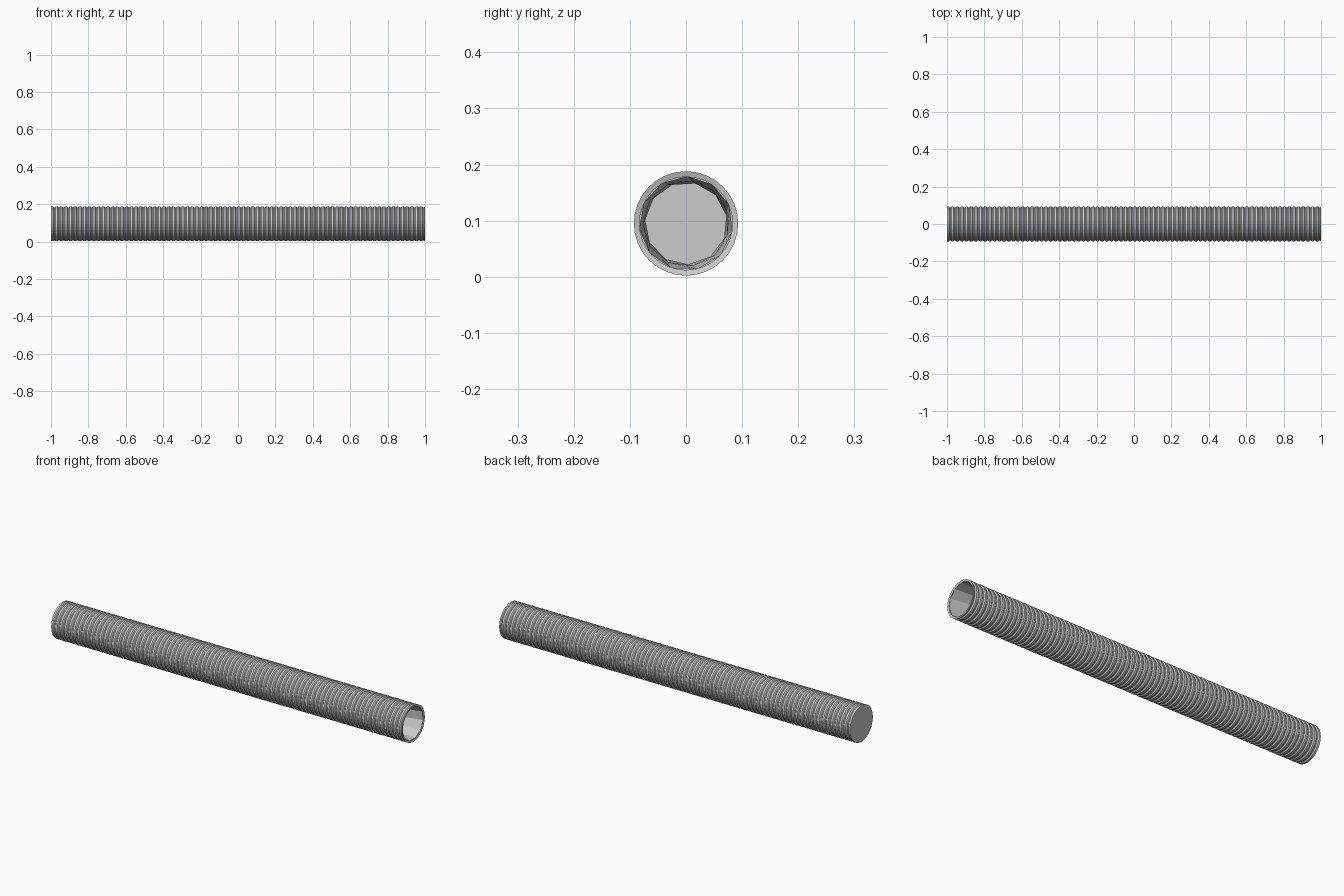
import bpy, bmesh, math

if "Cube" in bpy.data.objects:
    bpy.data.objects.remove(bpy.data.objects["Cube"])

R, ZC = 0.093, 0.095      # outer radius, axis height
RINGS, SIDES = 80, 32     # corrugations along the hose
DEPTH = 0.005


def lathe(name, profile, sides, cap_start=False, phase=0.0, jitter=0.0):
    """Revolve (x, radius) points about the x axis."""
    bm = bmesh.new()
    loops = []
    for i, (x, r) in enumerate(profile):
        loop = []
        for k in range(sides):
            a = 2 * math.pi * k / sides + phase + i * jitter
            loop.append(bm.verts.new((x, r * math.cos(a), ZC + r * math.sin(a))))
        loops.append(loop)
    for a, b in zip(loops, loops[1:]):
        for k in range(sides):
            n = (k + 1) % sides
            bm.faces.new((a[k], a[n], b[n], b[k]))
    if cap_start:
        bm.faces.new(loops[0])
    bmesh.ops.recalc_face_normals(bm, faces=bm.faces)
    me = bpy.data.meshes.new(name)
    bm.to_mesh(me)
    bm.free()
    ob = bpy.data.objects.new(name, me)
    bpy.context.collection.objects.link(ob)
    return ob


# Ribbed outer shell, closed at the left end
pitch = 2.0 / RINGS
shell = [(-1.0, R)]
for i in range(RINGS):
    x = -1 + i * pitch
    shell += [(x + pitch * 0.4, R), (x + pitch * 0.6, R - DEPTH),
              (x + pitch * 0.8, R - DEPTH), (x + pitch, R)]
# Rim rolled into the open right end
shell += [(0.997, 0.083)]
lathe("ribbed_hose", shell, SIDES, cap_start=True)

# Faceted bore, narrowing towards the closed end
bore = lathe("inner_bore", [(-0.99, 0.073), (0.9, 0.076), (0.997, 0.084)],
             11, cap_start=True, phase=0.2, jitter=0.1)
for p in bore.data.polygons:
    p.flip()
